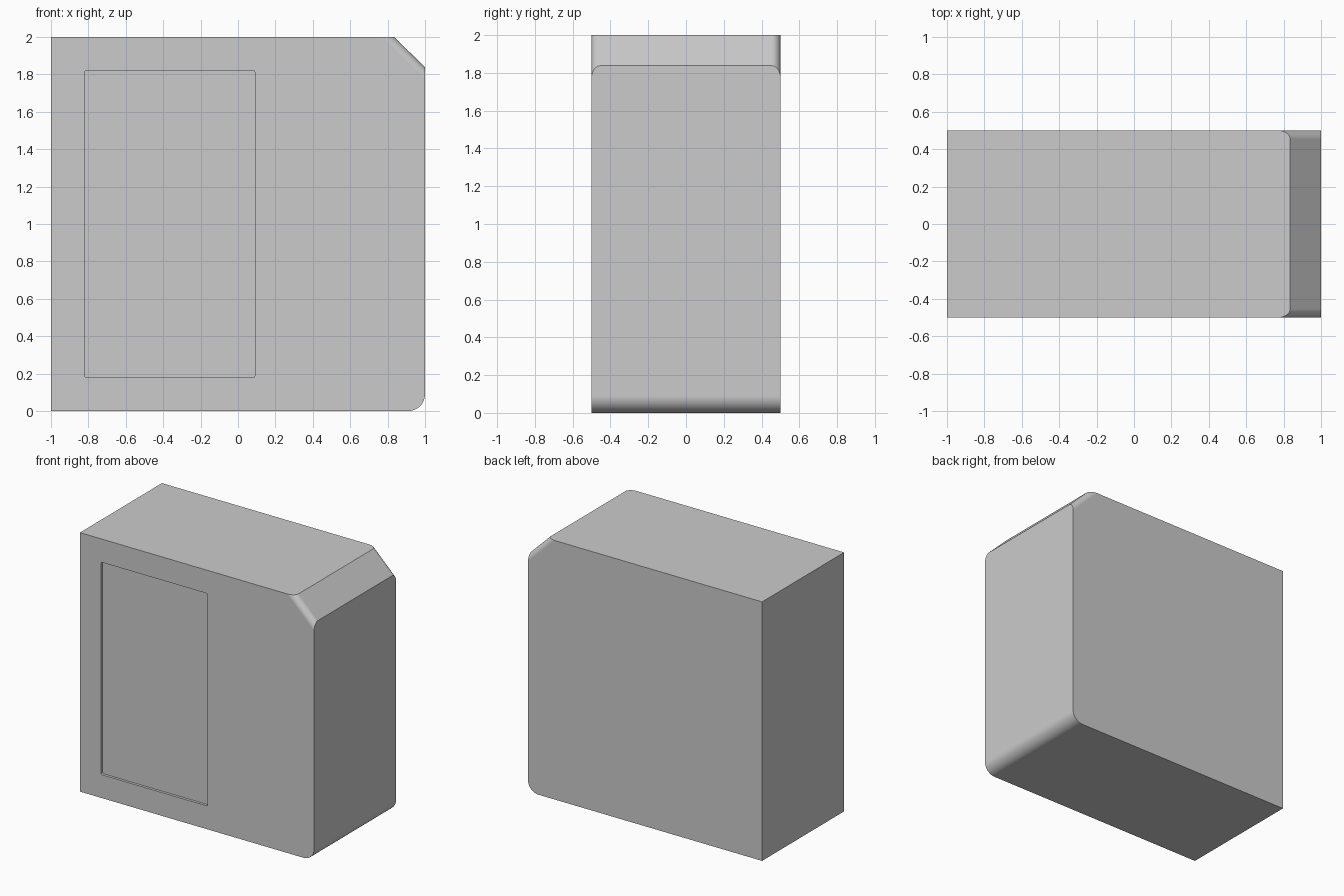
import bpy, bmesh, math

if "Cube" in bpy.data.objects:
    bpy.data.objects.remove(bpy.data.objects["Cube"])


def extrude_profile(name, points, y0, y1):
    """Extrude an (x, z) outline along y; returns the object and its bmesh."""
    bm = bmesh.new()
    face = bm.faces.new([bm.verts.new((x, y0, z)) for x, z in points])
    geom = bmesh.ops.extrude_face_region(bm, geom=[face])["geom"]
    for v in geom:
        if isinstance(v, bmesh.types.BMVert):
            v.co.y = y1
    bmesh.ops.recalc_face_normals(bm, faces=bm.faces[:])
    obj = bpy.data.objects.new(name, bpy.data.meshes.new(name))
    bpy.context.collection.objects.link(obj)
    return obj, bm


def round_edges(bm, test, radius, segments):
    edges = [e for e in bm.edges if test(*[v.co for v in e.verts])]
    bmesh.ops.bevel(bm, geom=edges, offset=radius, offset_type='OFFSET',
                    segments=segments, profile=0.5, affect='EDGES',
                    clamp_overlap=False)


def along_y(a, b):
    return abs(a.y - b.y) > 0.01


# Case body with a chamfered top right edge
body, bm = extrude_profile("case_body", [
    (-1, 0), (1, 0), (1, 1.838), (0.835, 2), (-1, 2)], -0.5, 0.5)

# Rounded bottom right edge
round_edges(bm, lambda a, b: along_y(a, b) and a.x > 0.99 and a.z < 0.01, 0.09, 12)

# Rounded front and back ends of the chamfer
round_edges(bm, lambda a, b: not along_y(a, b) and min(a.x, b.x) > 0.8
            and min(a.z, b.z) > 1.8 and abs(a.z - b.z) > 0.1, 0.046, 10)
bm.to_mesh(body.data)
bm.free()

# Shallow panel recess in the front
cutter, bm = extrude_profile("panel_recess_cutter", [
    (-0.82, 0.18), (0.09, 0.18), (0.09, 1.82), (-0.82, 1.82)], -0.6, -0.48)
round_edges(bm, along_y, 0.01, 4)
bm.to_mesh(cutter.data)
bm.free()
cutter.hide_render = True

bpy.context.view_layer.objects.active = body
body.select_set(True)
cut = body.modifiers.new("panel_recess", 'BOOLEAN')
cut.operation = 'DIFFERENCE'
cut.solver = 'EXACT'
cut.object = cutter
bpy.ops.object.modifier_apply(modifier=cut.name)
bpy.data.objects.remove(cutter)

# Smooth fillets, flat large faces
bpy.ops.object.shade_smooth_by_angle(angle=math.radians(30))
normals = body.modifiers.new("face_weighted_normals", 'WEIGHTED_NORMAL')
normals.keep_sharp = True
